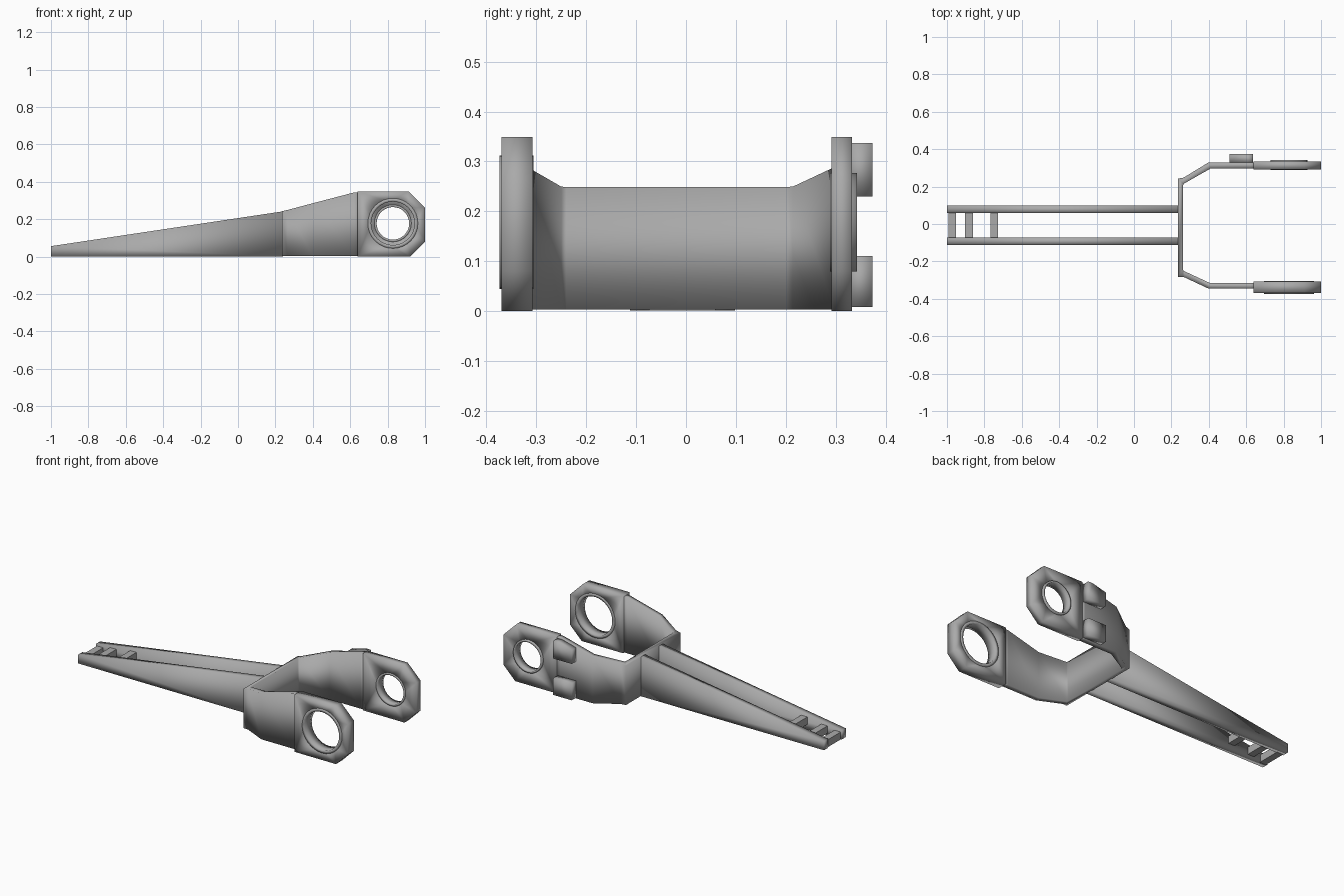
import bpy, bmesh, math

if "Cube" in bpy.data.objects:
    bpy.data.objects.remove(bpy.data.objects["Cube"])

steel = bpy.data.materials.new("grey steel")
steel.diffuse_color = (0.40, 0.40, 0.40, 1)
steel.use_nodes = True
steel.node_tree.nodes["Principled BSDF"].inputs["Base Color"].default_value = steel.diffuse_color


def finish(name, bm, angle=180):
    bmesh.ops.recalc_face_normals(bm, faces=bm.faces)
    me = bpy.data.meshes.new(name)
    bm.to_mesh(me)
    bm.free()
    me.materials.append(steel)
    ob = bpy.data.objects.new(name, me)
    bpy.context.collection.objects.link(ob)
    bpy.ops.object.select_all(action='DESELECT')
    ob.select_set(True)
    bpy.context.view_layer.objects.active = ob
    bpy.ops.object.shade_smooth_by_angle(angle=math.radians(angle))
    return ob


def circle(cx, cz, r, n=32):
    return [(cx + r * math.cos(i * math.tau / n), cz + r * math.sin(i * math.tau / n)) for i in range(n)]


def plate(name, outline, y0, y1, hole=None, angle=180):
    """Side profile in x/z, with an optional hole, given thickness along y."""
    bm = bmesh.new()
    edges = []
    for loop in [outline] + ([hole] if hole else []):
        vs = [bm.verts.new((x, y0, z)) for x, z in loop]
        edges += [bm.edges.new((vs[i - 1], vs[i])) for i in range(len(vs))]
    bmesh.ops.triangle_fill(bm, use_beauty=True, edges=edges, normal=(0, -1, 0))
    res = bmesh.ops.extrude_face_region(bm, geom=bm.faces[:], use_keep_orig=True)
    moved = [g for g in res["geom"] if isinstance(g, bmesh.types.BMVert)]
    bmesh.ops.translate(bm, verts=moved, vec=(0, y1 - y0, 0))
    # the kept start cap and its copy close the solid
    return finish(name, bm, angle)


def box(name, x0, x1, y0, y1, z0, z1, angle=180):
    return plate(name, [(x0, z0), (x1, z0), (x1, z1), (x0, z1)], y0, y1, angle=angle)


# Tapered twin rails of the long arm
rail = [(-1, 0.002), (0.24, 0.001), (0.24, 0.242), (-1, 0.056)]
plate("rail_back", rail, 0.058, 0.098)
plate("rail_front", rail, -0.112, -0.073)

# Flat-sided rungs between the rail tips
for i, (x, z) in enumerate([(-0.972, 0.001), (-0.883, 0.015), (-0.747, 0.033)]):
    box(f"rung_{i + 1}", x - 0.021, x + 0.021, -0.08, 0.065, z, z + 0.045, angle=30)


# Bent yoke: columns of outer and inner plan points, sloping top edge
def yoke_top(x):
    return min(0.343, 0.243 + max(0, x - 0.24) * 0.266)


columns = [((0.65, 0.33), (0.65, 0.297)), ((0.62, 0.33), (0.62, 0.297)),
           ((0.40, 0.33), (0.41, 0.297)), ((0.265, 0.248), (0.264, 0.214)),
           ((0.235, 0.243), (0.262, 0.20)), ((0.235, -0.283), (0.262, -0.24)),
           ((0.265, -0.283), (0.264, -0.25)), ((0.40, -0.346), (0.405, -0.315)),
           ((0.62, -0.346), (0.62, -0.315)), ((0.65, -0.346), (0.65, -0.315))]
bm = bmesh.new()
rings = []
for o, i in columns:
    rings.append([bm.verts.new((*o, 0.003)), bm.verts.new((*i, 0.003)),
                  bm.verts.new((*i, yoke_top(i[0]))), bm.verts.new((*o, yoke_top(o[0])))])
for a, b in zip(rings, rings[1:]):
    for k in range(4):
        bm.faces.new((a[k - 1], a[k], b[k], b[k - 1]))
bm.faces.new(rings[0])
bm.faces.new(rings[-1])
finish("yoke", bm)

# Chamfered bearing pads with holes
CX, CZ = 0.828, 0.178
pad = [(0.64, 0), (0.92, 0), (1, 0.08), (1, 0.262), (0.912, 0.349), (0.64, 0.349)]
plate("pad_front", pad, -0.37, -0.308, circle(CX, CZ, 0.117))
plate("pad_back", pad, 0.292, 0.333, circle(CX, CZ, 0.088))

# Thin raised rims around the holes
plate("rim_front", circle(CX, CZ, 0.134), -0.3735, -0.306, circle(CX, CZ, 0.116))
plate("rim_back", circle(CX, CZ, 0.099), 0.289, 0.343, circle(CX, CZ, 0.087))

# Two lugs on the outside of the back arm
box("lug_lower", 0.51, 0.635, 0.325, 0.374, 0.008, 0.11)
lug = [(0.51, 0.23), (0.635, 0.23), (0.635, 0.337), (0.605, 0.337), (0.51, 0.313)]
plate("lug_upper", lug, 0.325, 0.374)
